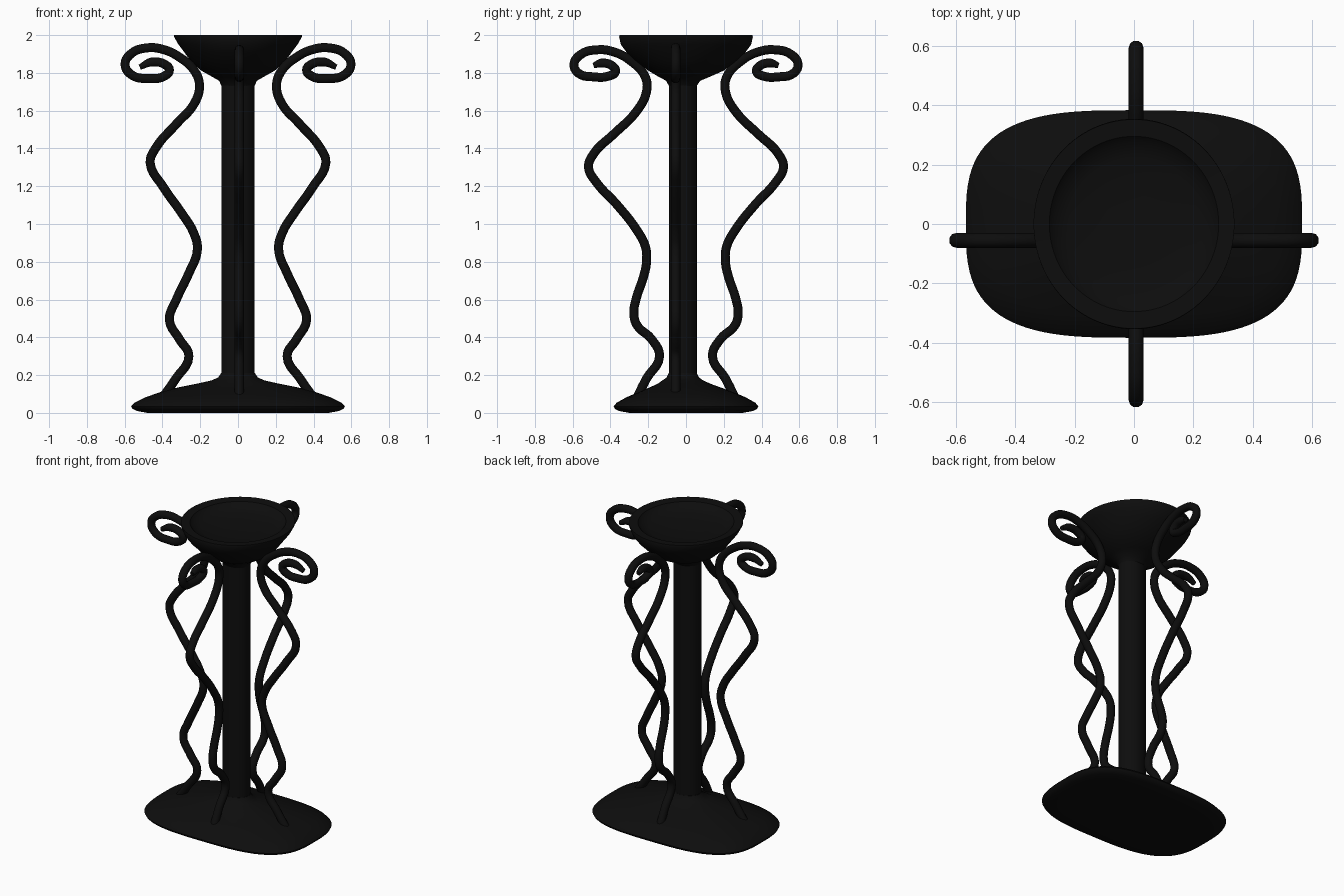
import bpy, bmesh, math

black = bpy.data.materials.new("wrought iron black")
black.diffuse_color = (0.004, 0.004, 0.004, 1)


def loft(name, rings, n=96):
    """Stack superellipse rings (rx, ry, z, exponent, y centre)."""
    bm = bmesh.new()
    loops = []
    for rx, ry, z, e, cy in rings:
        loop = []
        for i in range(n):
            a = 2 * math.pi * i / n
            c, s = math.cos(a), math.sin(a)
            loop.append(bm.verts.new((rx * math.copysign(abs(c) ** (2 / e), c),
                                      cy + ry * math.copysign(abs(s) ** (2 / e), s), z)))
        loops.append(loop)
    for a, b in zip(loops, loops[1:]):
        for i in range(n):
            j = (i + 1) % n
            bm.faces.new((a[i], a[j], b[j], b[i]))
    bm.faces.new(loops[0][::-1])
    bm.faces.new(loops[-1])
    me = bpy.data.meshes.new(name)
    bm.to_mesh(me)
    bm.free()
    finish(name, me)


def finish(name, me):
    me.materials.clear()
    me.materials.append(black)
    ob = bpy.data.objects.new(name, me)
    bpy.context.collection.objects.link(ob)
    bpy.ops.object.select_all(action='DESELECT')
    ob.select_set(True)
    bpy.context.view_layer.objects.active = ob
    bpy.ops.object.shade_smooth_by_angle(angle=math.radians(40))


def scroll(name, pts, place):
    """Round bar swept along a smooth path of (outward, height) points."""
    cu = bpy.data.curves.new(name, 'CURVE')
    cu.dimensions = '3D'
    cu.bevel_depth = 0.025
    cu.bevel_resolution = 3
    cu.resolution_u = 5
    cu.use_fill_caps = True
    sp = cu.splines.new('BEZIER')
    sp.bezier_points.add(len(pts) - 1)
    for i, (p, (d, z)) in enumerate(zip(sp.bezier_points, pts)):
        p.co = place(d, z)
        p.handle_left_type = p.handle_right_type = 'AUTO'
        p.radius = 0.6 if i == len(pts) - 1 else 1
    tmp = bpy.data.objects.new(name + "_path", cu)
    bpy.context.collection.objects.link(tmp)
    bpy.context.view_layer.update()
    me = bpy.data.meshes.new_from_object(
        tmp.evaluated_get(bpy.context.evaluated_depsgraph_get()))
    bpy.data.objects.remove(tmp)
    finish(name, me)


# Domed rounded-rectangle foot
loft("base", [
    (0.48, 0.30, 0.0, 3.1, 0), (0.535, 0.355, 0.01, 3.1, 0),
    (0.56, 0.377, 0.022, 3.1, 0), (0.566, 0.383, 0.035, 3.1, 0),
    (0.55, 0.368, 0.053, 3.1, 0), (0.49, 0.315, 0.083, 3.0, 0),
    (0.41, 0.25, 0.11, 2.8, 0), (0.32, 0.19, 0.134, 2.6, -0.005),
    (0.22, 0.14, 0.154, 2.4, -0.01), (0.14, 0.108, 0.172, 2.2, -0.017),
    (0.105, 0.086, 0.187, 2, -0.017), (0.09, 0.075, 0.21, 2, -0.017)])

# Column
loft("column", [(0.088, 0.074, 0.15, 2, -0.017), (0.088, 0.074, 1.80, 2, -0.017)], 64)

# Bowl with a shallow dish in the top
loft("bowl", [
    (0.087, 0.073, 1.73, 2, -0.017), (0.10, 0.09, 1.758, 2, -0.015),
    (0.145, 0.145, 1.784, 2, -0.008), (0.195, 0.20, 1.812, 2, 0),
    (0.25, 0.265, 1.862, 2, 0), (0.285, 0.315, 1.91, 2, 0),
    (0.315, 0.345, 1.95, 2, 0), (0.338, 0.354, 1.99, 2, 0),
    (0.338, 0.352, 2.0, 2, 0), (0.285, 0.295, 1.995, 2, 0),
    (0.268, 0.275, 1.975, 2, 0), (0.22, 0.225, 1.957, 2, 0),
    (0.10, 0.10, 1.95, 2, 0)])

# Scroll bars: (outward distance, height)
side = [(.40, .08), (.33, .18), (.26, .30), (.31, .39), (.363, .49), (.326, .60),
        (.262, .735), (.215, .866), (.236, .956), (.30, 1.06), (.395, 1.195),
        (.465, 1.325), (.437, 1.40), (.326, 1.53), (.23, 1.64), (.204, 1.735),
        (.23, 1.81), (.305, 1.88), (.40, 1.925), (.485, 1.932), (.564, 1.903),
        (.598, 1.846), (.564, 1.79), (.474, 1.77), (.39, 1.783), (.363, 1.815),
        (.39, 1.846), (.458, 1.857), (.52, 1.83)]
front = [(.26, .07), (.205, .18), (.135, .30), (.177, .39), (.255, .465), (.271, .53),
         (.257, .61), (.22, .72), (.204, .80), (.21, .88), (.257, .97),
         (.363, 1.105), (.469, 1.22), (.511, 1.30), (.485, 1.37), (.373, 1.48),
         (.262, 1.59), (.204, 1.70), (.21, 1.777), (.283, 1.86), (.38, 1.912),
         (.469, 1.922), (.548, 1.90), (.588, 1.846), (.564, 1.798), (.485, 1.779),
         (.405, 1.783), (.368, 1.807), (.384, 1.836), (.442, 1.852), (.485, 1.838)]
for s, a, b in ((-1, "left", "front"), (1, "right", "back")):
    scroll(a + "_scroll", side, lambda d, z: (s * d, -0.055, z))
    scroll(b + "_scroll", front, lambda d, z: (0.007, s * (d + 0.005), z))
